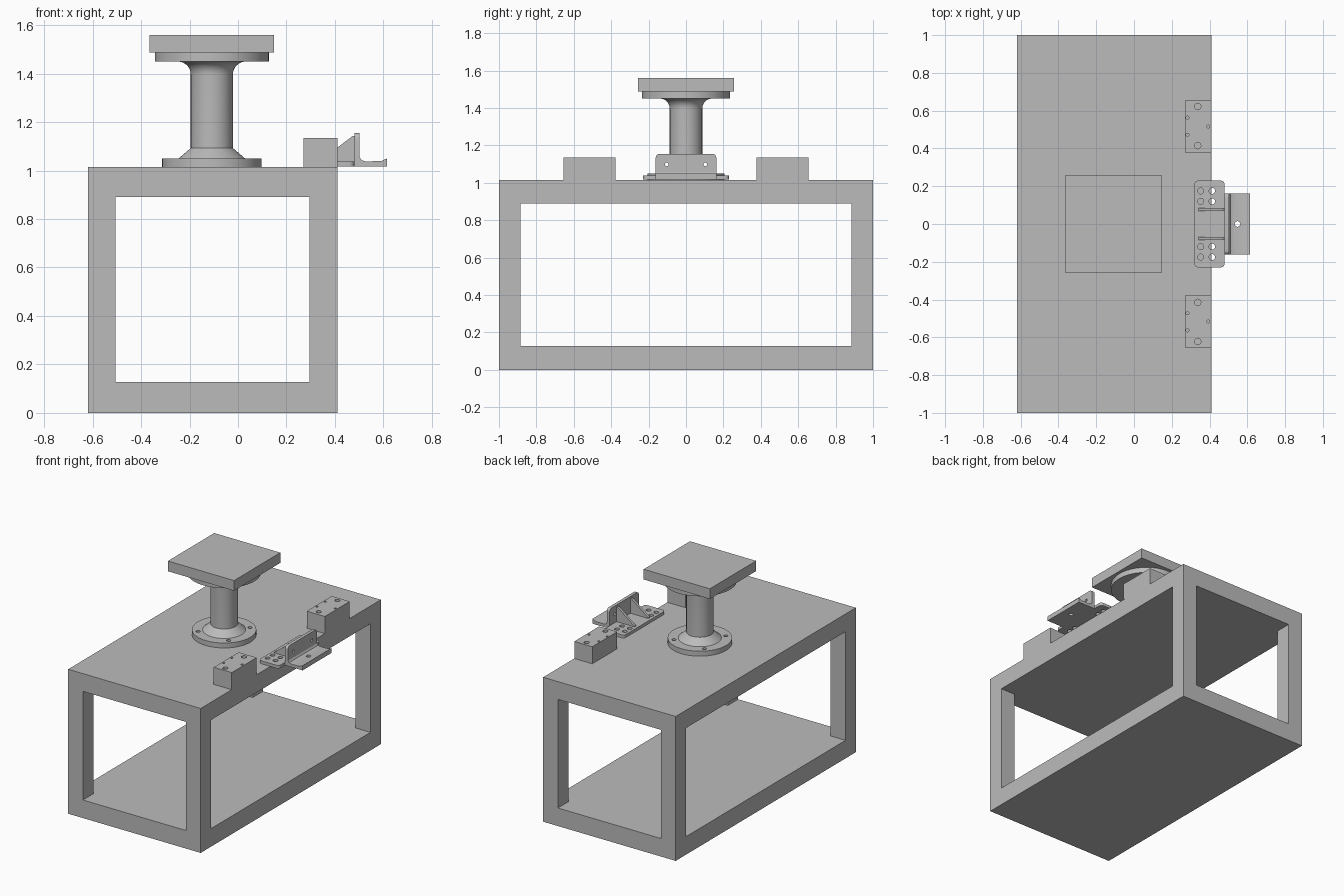
import bpy, bmesh, math
from mathutils import Matrix, Vector

if "Cube" in bpy.data.objects:
    bpy.data.objects.remove(bpy.data.objects["Cube"], do_unlink=True)

GREY = (0.5, 0.5, 0.5, 1)
steel = bpy.data.materials.new("plain grey")
steel.use_nodes = True
steel.diffuse_color = GREY
steel.node_tree.nodes["Principled BSDF"].inputs["Base Color"].default_value = GREY


def finish(name, bm):
    bmesh.ops.recalc_face_normals(bm, faces=bm.faces)
    mesh = bpy.data.meshes.new(name)
    bm.to_mesh(mesh)
    bm.free()
    mesh.materials.append(steel)
    obj = bpy.data.objects.new(name, mesh)
    bpy.context.scene.collection.objects.link(obj)
    return obj


def smooth(obj, angle=30):
    obj.data.shade_smooth()
    obj.data.set_sharp_from_angle(angle=math.radians(angle))


def box(name, x, y, z, round_axis=None, radius=0.0):
    bm = bmesh.new()
    size = Vector((x[1] - x[0], y[1] - y[0], z[1] - z[0]))
    mid = Vector((sum(x) / 2, sum(y) / 2, sum(z) / 2))
    bmesh.ops.create_cube(bm, size=1, matrix=Matrix.Translation(mid) @ Matrix.Diagonal((*size, 1)))
    if round_axis is not None:
        edges = [e for e in bm.edges
                 if abs(e.verts[0].co[round_axis] - e.verts[1].co[round_axis]) > 1e-4]
        bmesh.ops.bevel(bm, geom=edges, offset=radius, segments=6, profile=0.5, affect='EDGES')
    return finish(name, bm)


def lathe(name, profile, x, steps=64):
    bm = bmesh.new()
    verts = [bm.verts.new((x + r, 0, z)) for r, z in profile]
    edges = [bm.edges.new(pair) for pair in zip(verts, verts[1:])]
    bmesh.ops.spin(bm, geom=verts + edges, cent=(x, 0, 0), axis=(0, 0, 1),
                   angle=math.tau, steps=steps)
    bmesh.ops.remove_doubles(bm, verts=bm.verts, dist=1e-5)
    obj = finish(name, bm)
    smooth(obj)
    return obj


def prism(name, outline, y0, y1, round_top=0.0):
    """Extrude an x-z outline along y, optionally rounding its top corners."""
    bm = bmesh.new()
    face = bm.faces.new([bm.verts.new((x, y0, z)) for x, z in outline])
    out = bmesh.ops.extrude_face_region(bm, geom=[face])
    moved = [v for v in out["geom"] if isinstance(v, bmesh.types.BMVert)]
    bmesh.ops.translate(bm, verts=moved, vec=(0, y1 - y0, 0))
    if round_top:
        top = max(z for _, z in outline) - 1e-4
        edges = [e for e in bm.edges if all(v.co.z > top for v in e.verts)
                 and abs(e.verts[0].co.y - e.verts[1].co.y) < 1e-4]
        bmesh.ops.bevel(bm, geom=edges, offset=round_top, segments=6, profile=0.5, affect='EDGES')
    return finish(name, bm)


def cut(obj, cutter):
    mod = obj.modifiers.new("cut", 'BOOLEAN')
    mod.operation, mod.solver, mod.object = 'DIFFERENCE', 'EXACT', cutter
    bpy.context.view_layer.update()
    graph = bpy.context.evaluated_depsgraph_get()
    result = bpy.data.meshes.new_from_object(obj.evaluated_get(graph))
    obj.modifiers.clear()
    obj.data = result
    bpy.data.objects.remove(cutter, do_unlink=True)


def drill(obj, holes, depth, along_x=False):
    """Holes are (centre, radius); each cylinder is centred on its point."""
    bm = bmesh.new()
    turn = Matrix.Rotation(math.pi / 2, 4, 'Y') if along_x else Matrix.Identity(4)
    for centre, r in holes:
        bmesh.ops.create_cone(bm, cap_ends=True, segments=24, radius1=r, radius2=r,
                              depth=depth, matrix=Matrix.Translation(centre) @ turn)
    cut(obj, finish("hole_cutter", bm))
    smooth(obj)


# Open frame: solid block with a window through each direction
TOP = 1.015
frame = box("frame", (-0.62, 0.41), (-1, 1), (0, TOP))
cut(frame, box("window_cutter", (-0.505, 0.295), (-2, 2), (0.127, 0.89)))
cut(frame, box("window_cutter", (-2, 2), (-0.885, 0.885), (0.127, 0.89)))

# Pedestal: drilled base flange, flared column, top flange, square plate
PX = -0.108
base = lathe("base_flange", [(0, TOP), (0.205, TOP), (0.205, 1.05), (0, 1.05)], PX)
bolts = []
for i in range(4):
    a = math.radians(45 + 90 * i)
    bolts.append(((PX + 0.168 * math.cos(a), 0.168 * math.sin(a), 1.05), 0.014))
drill(base, bolts, 0.06)

flare = []
for i in range(9):
    a = math.pi / 2 * i / 8
    flare.append((0.14 - 0.053 * math.cos(a), 1.397 + 0.053 * math.sin(a)))
lathe("column", [(0, 1.05), (0.137, 1.05), (0.087, 1.093)] + flare + [(0, 1.45)], PX)
lathe("top_flange", [(0, 1.45), (0.235, 1.45), (0.235, 1.488), (0, 1.488)], PX)
box("top_plate", (PX - 0.257, PX + 0.257), (-0.257, 0.257), (1.488, 1.56))

# Two drilled mounting blocks on the edge
for side, name in ((1, "back_block"), (-1, "front_block")):
    lo, hi = sorted((side * 0.378, side * 0.655))
    block = box(name, (0.27, 0.41), (lo, hi), (TOP, 1.135))
    big = [((0.337, side * y, 1.135), 0.017) for y in (0.415, 0.622)]
    small = [((x, side * y, 1.135), 0.008)
             for x, y in ((0.283, 0.472), (0.283, 0.563), (0.393, 0.516))]
    drill(block, big + small, 0.1)

# Bracket: rounded base plate with eight holes
LOW, HIGH = 1.017, 1.038
plate = box("bracket_plate", (0.32, 0.48), (-0.23, 0.23), (LOW, HIGH), 2, 0.022)
drill(plate, [((x, s * y, LOW), 0.016) for x in (0.353, 0.413)
              for y in (0.12, 0.175) for s in (-1, 1)], 0.1)

# Bracket: upright with outward shelf and raised lip
angle = prism("bracket_angle", [
    (0.48, LOW), (0.615, LOW), (0.615, 1.05), (0.603, 1.045), (0.59, 1.039),
    (0.525, HIGH), (0.51, 1.043), (0.502, 1.055), (0.502, 1.155), (0.48, 1.155)],
    -0.162, 0.162, 0.022)
drill(angle, [((0.548, 0, LOW), 0.015)], 0.1)
drill(angle, [((0.49, s * 0.103, 1.098), 0.01) for s in (-1, 1)], 0.1, along_x=True)

# Bracket: two triangular gussets
for y, name in ((0.077, "back_gusset"), (-0.077, "front_gusset")):
    prism(name, [(0.342, HIGH), (0.48, HIGH), (0.48, 1.142), (0.472, 1.142), (0.342, 1.043)],
          y - 0.009, y + 0.009)
